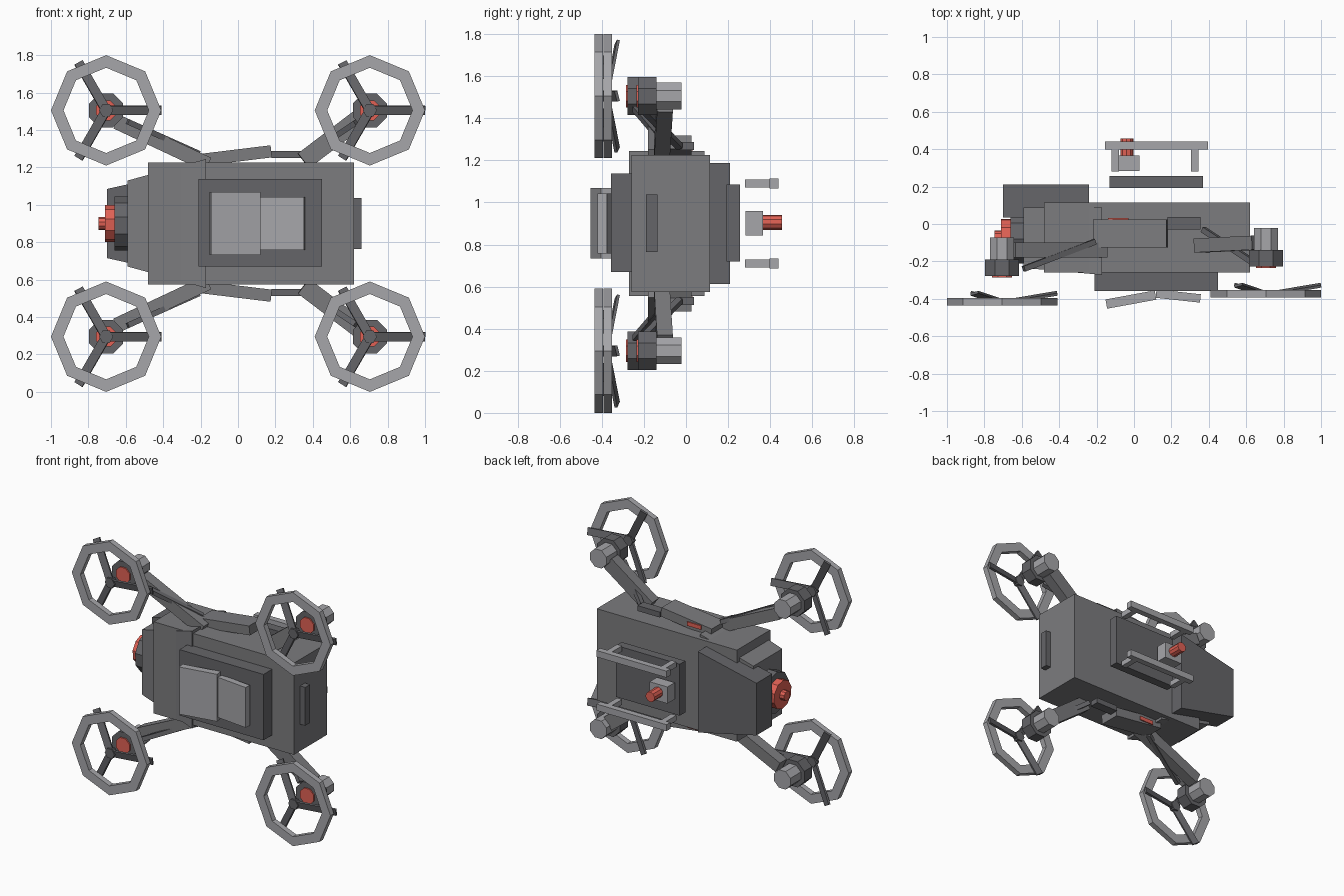
import bpy, bmesh
from math import cos, sin, pi, radians
from mathutils import Vector

if "Cube" in bpy.data.objects:
    bpy.data.objects.remove(bpy.data.objects["Cube"])

CZ = 0.9  # height of the mirror plane


def material(name, col):
    m = bpy.data.materials.new(name)
    m.diffuse_color = (*col, 1)
    m.use_nodes = True
    m.node_tree.nodes["Principled BSDF"].inputs["Base Color"].default_value = m.diffuse_color
    return m


RED = material("red", (0.75, 0.12, 0.09))
DARK = material("dark_grey", (0.13, 0.13, 0.14))
MID = material("mid_grey", (0.2, 0.2, 0.21))
LIGHT = material("light_grey", (0.38, 0.38, 0.4))


def loft(name, rings, mat, closed=False):
    """Skin a list of vertex rings; cap the ends, or join last to first."""
    bm = bmesh.new()
    vs = [[bm.verts.new(p) for p in r] for r in rings]
    n = len(vs[0])
    pairs = list(zip(vs, vs[1:])) + ([(vs[-1], vs[0])] if closed else [])
    for a, b in pairs:
        for i in range(n):
            j = (i + 1) % n
            bm.faces.new((a[i], a[j], b[j], b[i]))
    if not closed:
        bm.faces.new(vs[0])
        bm.faces.new(vs[-1])
    bmesh.ops.recalc_face_normals(bm, faces=bm.faces)
    me = bpy.data.meshes.new(name)
    bm.to_mesh(me)
    bm.free()
    me.materials.append(mat)
    ob = bpy.data.objects.new(name, me)
    bpy.context.collection.objects.link(ob)
    return ob


def taper(name, x0, y0, z0, x1, y1, z1, mat):
    """Block along x; y and z ranges are given at each end."""
    def rect(x, y, z):
        return [(x, y[0], z[0]), (x, y[1], z[0]), (x, y[1], z[1]), (x, y[0], z[1])]
    return loft(name, [rect(x0, y0, z0), rect(x1, y1, z1)], mat)


def box(name, x, y, z, mat):
    return taper(name, x[0], y, z, x[1], y, z, mat)


def beam(name, p, q, w, h, mat, side=(0, 1, 0), s=1):
    """Bar from p to q, h thick along the side direction; s=-1 mirrors it in z."""
    p, q = Vector(p), Vector(q)
    d = (q - p).normalized()
    v = Vector(side)
    v = (v - d * v.dot(d)).normalized() * h / 2
    u = v.cross(d).normalized() * w / 2
    rings = [[e + u + v, e - u + v, e - u - v, e + u - v] for e in (p, q)]
    return loft(name, [[(c.x, c.y, CZ + s * (c.z - CZ)) for c in r] for r in rings], mat)


def circle(c, r, axis, t, n, rot):
    pts = []
    for i in range(n):
        a = 2 * pi * i / n + rot
        k = [0, 0, 0]
        i1, i2 = [j for j in range(3) if j != axis]
        k[axis], k[i1], k[i2] = t, c[0] + r * cos(a), c[1] + r * sin(a)
        pts.append(k)
    return pts


def prism(name, axis, c, r, t0, t1, mat, n=8, rot=pi / 8):
    return loft(name, [circle(c, r, axis, t, n, rot) for t in (t0, t1)], mat)


# Hull
box("main_body", (-0.48, 0.62), (-0.26, 0.115), (0.575, 1.225), MID)
taper("nose_frustum", -0.59, (-0.235, 0.087), (0.67, 1.13),
      -0.17, (-0.272, 0.087), (0.555, 1.245), MID)
taper("rear_nose_block", -0.70, (0.035, 0.21), (0.715, 1.085),
      -0.24, (0.035, 0.21), (0.613, 1.187), DARK)
box("tail_plate", (0.62, 0.66), (-0.19, -0.135), (0.765, 1.037), DARK)
box("front_deck", (-0.21, 0.45), (-0.357, -0.25), (0.67, 1.137), DARK)
beam("deck_panel_left", (-0.148, -0.428, CZ), (0.115, -0.38, CZ), 0.335, 0.05, LIGHT)
beam("deck_panel_right", (0.118, -0.372, CZ), (0.355, -0.398, CZ), 0.285, 0.045, LIGHT)
box("back_plate", (-0.13, 0.37), (0.193, 0.256), (0.72, 1.085), DARK)

# Nose sensor
prism("nose_mount", 0, (-0.07, CZ), 0.145, -0.66, -0.58, DARK, 10)
prism("nose_lens", 0, (-0.07, CZ), 0.1, -0.71, -0.65, RED, 10)
prism("nose_lens_tip", 0, (-0.07, CZ), 0.035, -0.745, -0.70, RED, 10)

# Rear camera between the rails
box("camera_box", (-0.11, 0.03), (0.283, 0.365), (0.842, 0.96), LIGHT)
prism("camera_lens", 1, (-0.038, 0.905), 0.036, 0.355, 0.457, RED, 10)

for s, tag in ((1, "upper"), (-1, "lower")):
    def zr(a, b):
        return tuple(sorted((CZ + s * a, CZ + s * b)))

    # Landing rails
    box(f"rail_{tag}", (-0.155, 0.395), (0.397, 0.44), zr(0.167, 0.213), LIGHT)
    for x, k in ((-0.10, "left"), (0.325, "right")):
        box(f"rail_post_{tag}_{k}", (x - 0.02, x + 0.02), (0.28, 0.4), zr(0.171, 0.209), LIGHT)

    # Side panels
    beam(f"side_panel_{tag}", (-0.215, -0.05, 1.238), (0.178, -0.05, 1.286),
         0.065, 0.15, MID, s=s)
    box(f"side_vent_{tag}", (0.18, 0.355), (-0.03, 0.037), zr(0.35, 0.388), DARK)
    box(f"side_light_{tag}", (-0.14, -0.03), (0.015, 0.033), zr(0.347, 0.375), RED)

    # Arms and struts
    beam(f"arm_left_{tag}", (-0.65, -0.14, 1.445), (-0.16, -0.14, 1.215),
         0.08, 0.08, MID, s=s)
    beam(f"arm_right_{tag}", (0.35, -0.115, 1.235), (0.66, -0.1, 1.47),
         0.1, 0.075, MID, s=s)
    beam(f"strut_left_{tag}", (-0.59, -0.24, 1.445), (-0.21, -0.095, 1.275),
         0.03, 0.03, DARK, s=s)
    beam(f"strut_right_{tag}", (0.63, -0.2, 1.44), (0.37, -0.03, 1.265),
         0.03, 0.03, DARK, s=s)

    # Motors and guarded rotors; the left pair sits further forward
    for cx, dy, yr, k in ((-0.705, -0.05, -0.415, "left"), (0.705, 0, -0.372, "right")):
        c = (cx, CZ + s * 0.605)
        n = f"{k}_{tag}"
        prism("motor_back_" + n, 1, c, 0.069, -0.14 + dy, -0.022 + dy, LIGHT)
        prism("motor_front_" + n, 1, c, 0.098, -0.227 + dy, -0.14 + dy, DARK)
        prism("motor_cap_" + n, 1, c, 0.058, -0.236 + dy, -0.22 + dy, RED)
        ya, yb = yr - 0.02, yr + 0.02
        loft("rotor_guard_" + n,
             [circle(c, r, 1, y, 8, 0) for r, y in
              ((0.295, ya), (0.295, yb), (0.228, yb), (0.228, ya))], LIGHT, closed=True)
        prism("rotor_hub_" + n, 1, c, 0.038, yr - 0.018, yr + 0.018, DARK, 6, 0)
        for i in range(3):
            a = radians(120 * i)
            tip = (cx + 0.295 * cos(a), yr + 0.045, c[1] + 0.295 * sin(a))
            # blades are coned back and slightly pitched
            beam(f"blade_{i + 1}_" + n, (cx, yr - 0.005, c[1]), tip, 0.05, 0.014, DARK,
                 side=(-0.25 * sin(a), 1, 0.25 * cos(a)))
